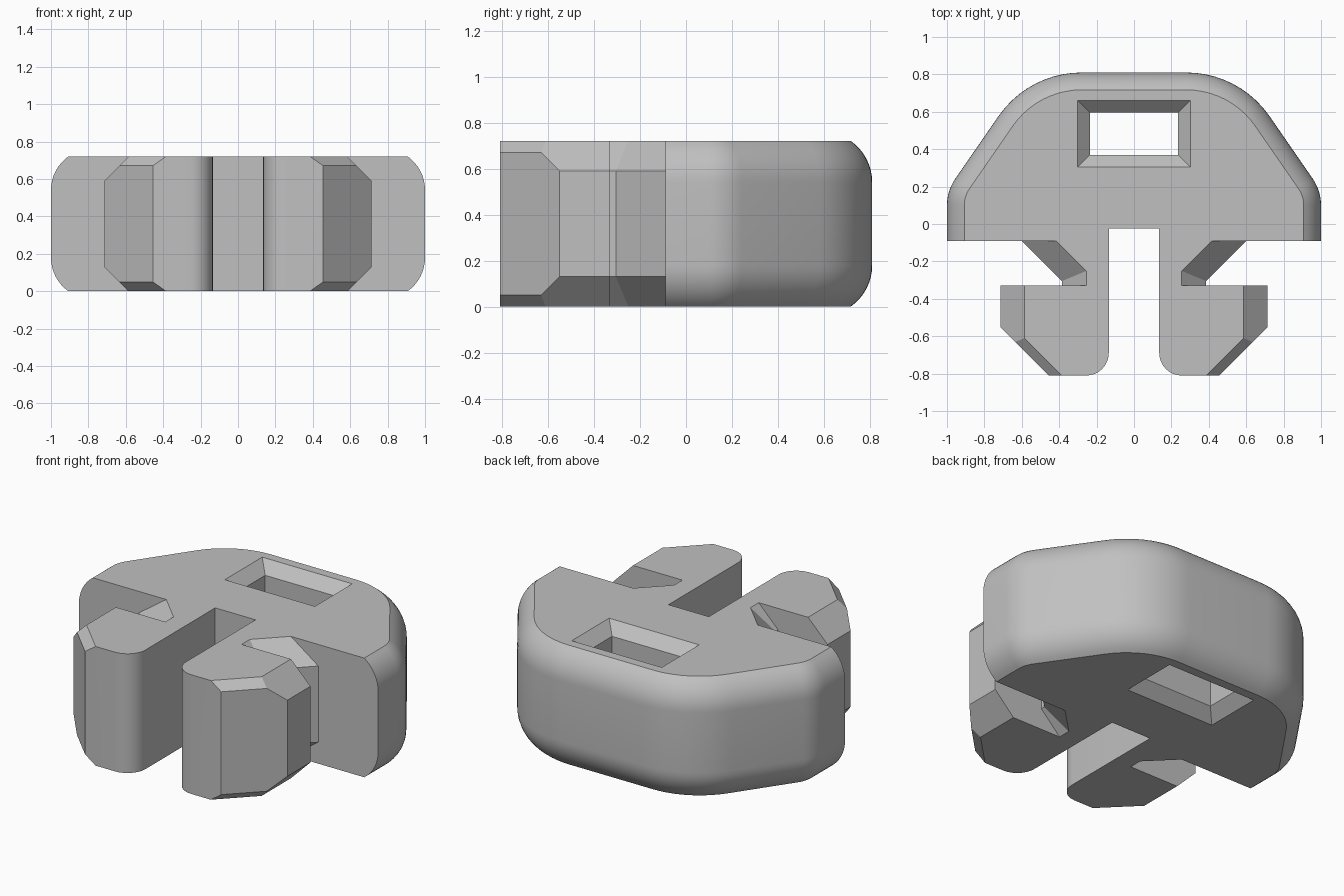
import bpy, bmesh
from math import sin, cos, radians
from mathutils import Vector

if "Cube" in bpy.data.objects:
    bpy.data.objects.remove(bpy.data.objects["Cube"])

H = 0.72        # thickness
FRONT = -0.09   # front face of the body
SLOT = 0.135    # half width of the slot
HOOK_Y = -0.33  # back face of the hooks

grey = bpy.data.materials.new("plain_grey")
grey.use_nodes = True
colour = (0.53, 0.53, 0.53, 1)
grey.diffuse_color = colour
grey.node_tree.nodes["Principled BSDF"].inputs["Base Color"].default_value = colour


def finish(name, bm):
    bmesh.ops.recalc_face_normals(bm, faces=bm.faces)
    mesh = bpy.data.meshes.new(name)
    bm.to_mesh(mesh)
    bm.free()
    mesh.materials.append(grey)
    ob = bpy.data.objects.new(name, mesh)
    bpy.context.collection.objects.link(ob)
    return ob


def loft(levels):
    """Closed solid through (z, outline) levels with matching point counts."""
    bm = bmesh.new()
    rings = [[bm.verts.new((x, y, z)) for x, y in pts] for z, pts in levels]
    for a, b in zip(rings, rings[1:]):
        for i in range(len(a)):
            j = (i + 1) % len(a)
            bm.faces.new((a[i], a[j], b[j], b[i]))
    bm.faces.new(rings[0])
    bm.faces.new(rings[-1])
    return bm


def rect(x, y0, y1):
    return [(-x, y0), (x, y0), (x, y1), (-x, y1)]


def arc(cx, cy, r, start, end, n):
    steps = [radians(start + (end - start) * i / n) for i in range(n + 1)]
    return [(cx + r * cos(a), cy + r * sin(a)) for a in steps]


def activate(ob):
    bpy.ops.object.select_all(action='DESELECT')
    ob.select_set(True)
    bpy.context.view_layer.objects.active = ob


def cut(ob, cutter):
    mod = ob.modifiers.new("cut", 'BOOLEAN')
    mod.operation = 'DIFFERENCE'
    mod.solver = 'EXACT'
    mod.object = cutter
    activate(ob)
    bpy.ops.object.modifier_apply(modifier=mod.name)
    bpy.data.objects.remove(cutter)


def smooth(ob):
    activate(ob)
    bpy.ops.object.shade_smooth_by_angle(angle=radians(25))


def mirror(ob):
    ob.modifiers.new("mirror", 'MIRROR').use_mirror_merge = False


# Body: rounded trapezoid with domed top and bottom rims
def body_outline(inset):
    half = [(1 - inset, FRONT)]
    half += arc(0.75, 0.10, 0.25 - inset, 0, 35, 6)
    half += arc(0.28, 0.27, 0.54 - inset, 35, 90, 10)
    return half + [(-x, y) for x, y in reversed(half)]


RIM = 0.22
lower = []
for i in range(9):
    a = radians(54.7 * (1 - i / 8))
    lower.append((RIM * (sin(radians(54.7)) - sin(a)), RIM * (1 - cos(a))))
levels = lower + [(H - z, inset) for z, inset in reversed(lower)]
body = finish("body", loft([(z, body_outline(inset)) for z, inset in levels]))

# Slot between the prongs and chamfered strap hole
cut(body, finish("slot_cutter", loft([(z, rect(SLOT, -0.3, -0.025)) for z in (-0.1, H + 0.1)])))


def hole(grow):
    return rect(0.235 + grow, 0.37 - grow, 0.595 + grow)


flare = [(-0.05, 0.115), (0.067, 0), (H - 0.067, 0), (H + 0.05, 0.115)]
cut(body, finish("hole_cutter", loft([(z, hole(g)) for z, g in flare])))
smooth(body)


# Necks joining the hooks to the body, chamfered on the outer side
def neck_outline(c):
    x, d = 0.385 - c, 0.69 - c * 1.414
    return [(SLOT, HOOK_Y), (x, HOOK_Y), (x, x - d), (d + FRONT, FRONT), (SLOT, FRONT)]


CHAMFER = 0.13
necks = finish("necks", loft([(0, neck_outline(CHAMFER)), (CHAMFER, neck_outline(0)),
                              (H - CHAMFER, neck_outline(0)), (H, neck_outline(CHAMFER))]))
mirror(necks)

# Hooks: prisms with chamfered side and diagonal edges
outline = [(SLOT, HOOK_Y)] + arc(0.255, -0.69, 0.12, 180, 270, 8)
outline += [(0.455, -0.81), (0.715, -0.55), (0.715, HOOK_Y)]
bm = loft([(0, outline), (H, outline)])
for side in (1, -1):
    z = H if side > 0 else 0
    for point, normal in (((0.585, HOOK_Y, z), (1, 0, side)),
                          ((0.385, -0.81, z), (0.707, -0.707, side))):
        res = bmesh.ops.bisect_plane(bm, geom=bm.verts[:] + bm.edges[:] + bm.faces[:], dist=1e-5,
                                     plane_co=Vector(point), plane_no=Vector(normal), clear_outer=True)
        edges = [e for e in res["geom_cut"] if isinstance(e, bmesh.types.BMEdge)]
        bmesh.ops.edgeloop_fill(bm, edges=edges)
hooks = finish("hooks", bm)
smooth(hooks)
mirror(hooks)
